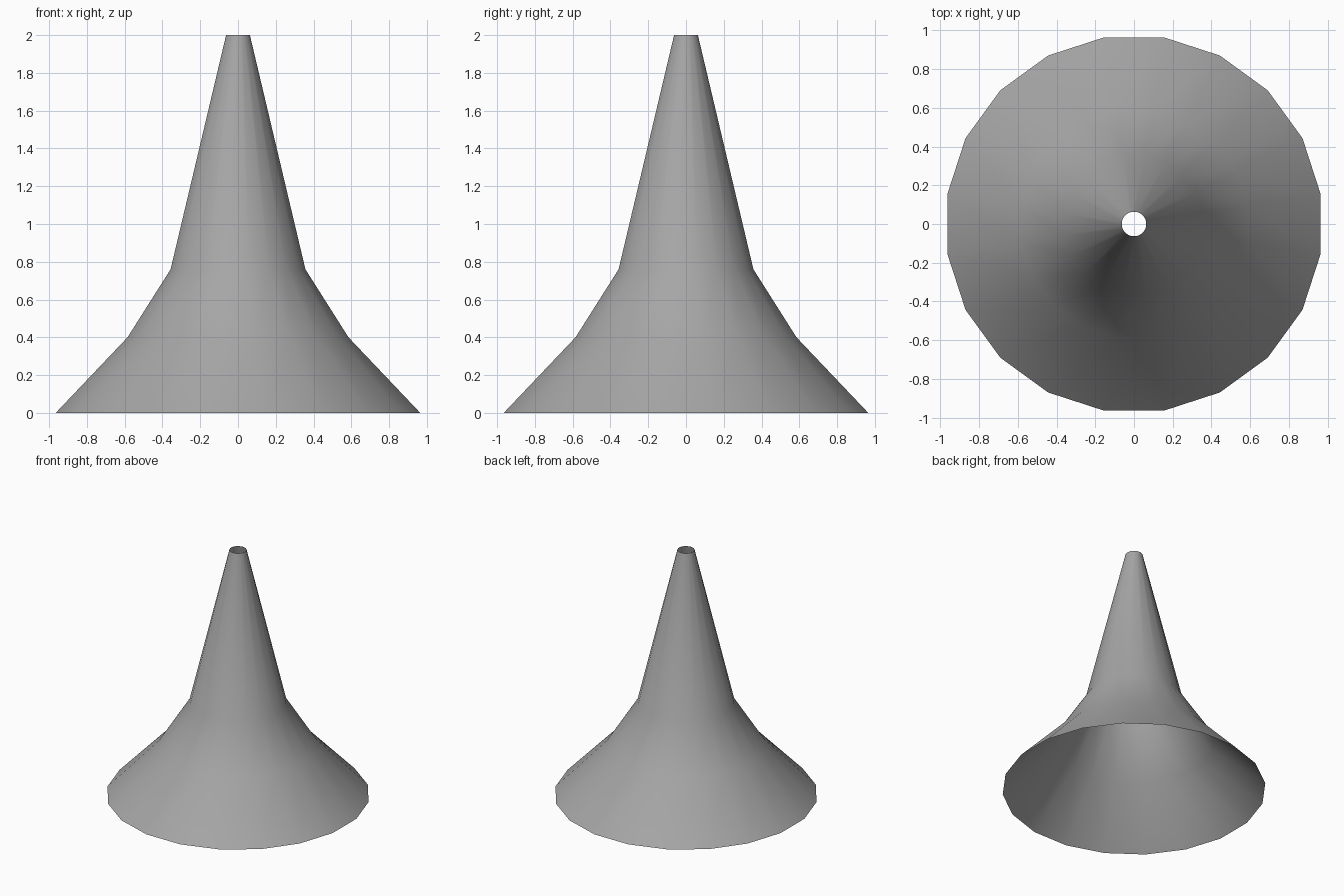
import bpy
import bmesh
from math import cos, sin, pi

cube = bpy.data.objects.get("Cube")
if cube:
    bpy.data.objects.remove(cube, do_unlink=True)

SIDES = 20
# Half width across the flats and height, from the rim to the tip
PROFILE = [(0.965, 0), (0.585, 0.40), (0.357, 0.76), (0.063, 2.0)]

grey = bpy.data.materials.new("grey")
grey.use_nodes = True
colour = (0.38, 0.38, 0.38, 1)
grey.diffuse_color = colour
grey.node_tree.nodes["Principled BSDF"].inputs["Base Color"].default_value = colour


def ring(bm, width, z):
    """A ring of vertices with flats facing each axis."""
    radius = width / cos(pi / SIDES)
    angles = [(2 * i + 1) * pi / SIDES for i in range(SIDES)]
    return [bm.verts.new((radius * cos(a), radius * sin(a), z)) for a in angles]


# Flared shell, open at both ends
bm = bmesh.new()
rings = [ring(bm, w, z) for w, z in PROFILE]
for low, high in zip(rings, rings[1:]):
    for i in range(SIDES):
        j = (i + 1) % SIDES
        bm.faces.new((low[i], low[j], high[j], high[i])).smooth = True

mesh = bpy.data.meshes.new("flared_cone")
bm.to_mesh(mesh)
bm.free()
mesh.materials.append(grey)
shell = bpy.data.objects.new("flared_cone", mesh)
bpy.context.collection.objects.link(shell)
